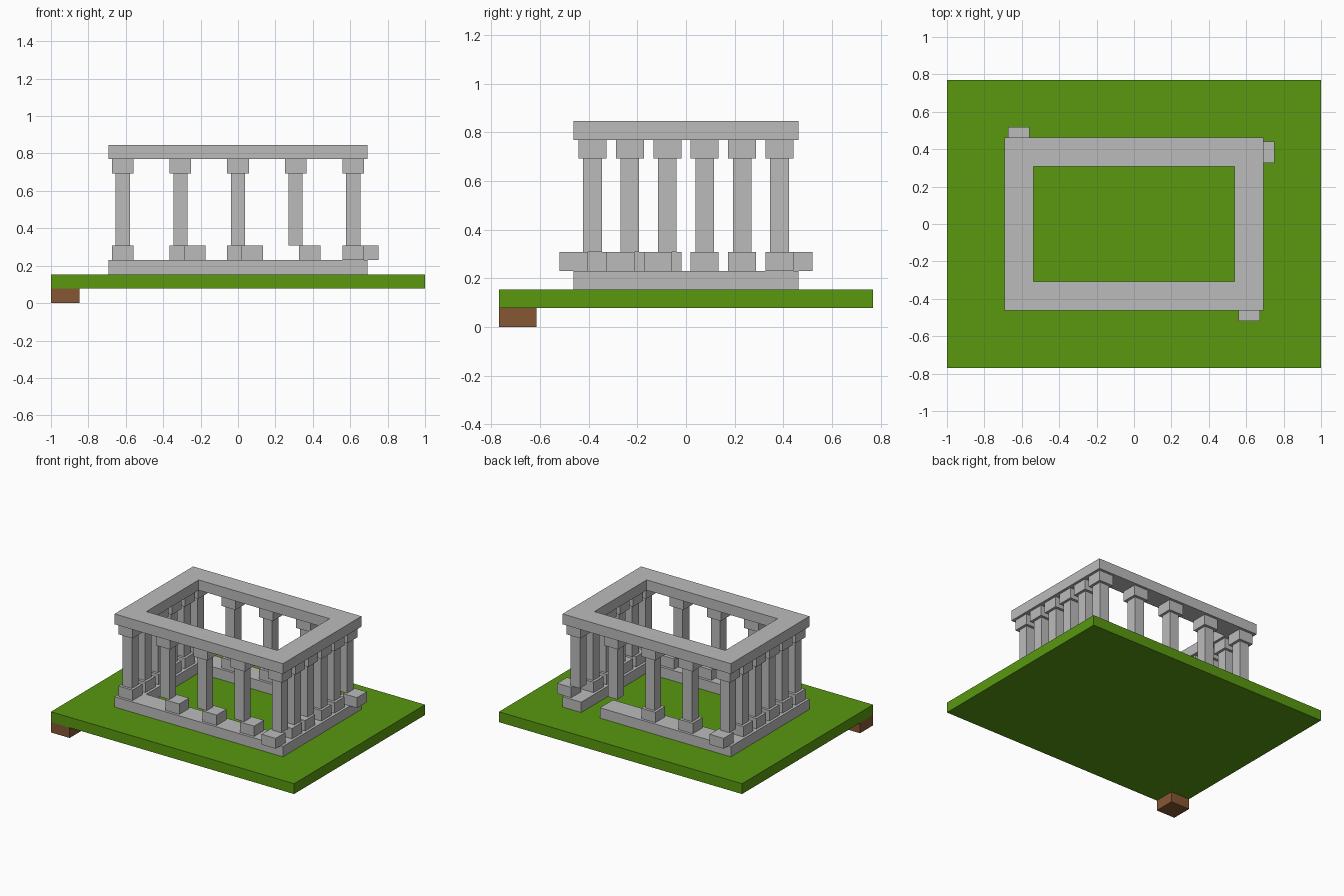
import bpy
import bmesh
from mathutils import Matrix, Vector

cube = bpy.data.objects.get("Cube")
if cube:
    bpy.data.objects.remove(cube, do_unlink=True)

U = 1 / 13  # building module


def material(name, rgb):
    mat = bpy.data.materials.new(name)
    mat.use_nodes = True
    mat.diffuse_color = (*rgb, 1)
    mat.node_tree.nodes["Principled BSDF"].inputs["Base Color"].default_value = (*rgb, 1)
    return mat


stone = material("grey stone", (0.5, 0.5, 0.5))
grass = material("grass green", (0.1, 0.314, 0.005))
earth = material("earth brown", (0.235, 0.095, 0.033))


def finish(name, bm, mat):
    mesh = bpy.data.meshes.new(name)
    bm.to_mesh(mesh)
    bm.free()
    mesh.materials.append(mat)
    obj = bpy.data.objects.new(name, mesh)
    bpy.context.collection.objects.link(obj)
    return obj


def box(name, mat, x, y, z):
    """Box between (min, max) pairs given in modules."""
    spans = (x, y, z)
    size = Vector([b - a for a, b in spans]) * U
    centre = Vector([(a + b) / 2 for a, b in spans]) * U
    bm = bmesh.new()
    bmesh.ops.create_cube(bm, size=1, matrix=Matrix.Translation(centre) @ Matrix.Diagonal((*size, 1)))
    return finish(name, bm, mat)


def pillar_block(name, x, y, z, half):
    return box(name, stone, (x - half, x + half), (y - half, y + half), z)


def outline(name, points, z):
    """Flat outline raised into a solid."""
    bm = bmesh.new()
    face = bm.faces.new([bm.verts.new((x * U, y * U, z[0] * U)) for x, y in points])
    top = bmesh.ops.extrude_face_region(bm, geom=[face])["geom"]
    bmesh.ops.translate(bm, verts=[v for v in top if isinstance(v, bmesh.types.BMVert)],
                        vec=(0, 0, (z[1] - z[0]) * U))
    bmesh.ops.recalc_face_normals(bm, faces=bm.faces)
    return finish(name, bm, stone)


# Ground slab and the block under one corner
box("ground_slab", grass, (-13, 13), (-10, 10), (1, 2))
box("corner_block", earth, (-13, -11), (-10, -8), (0, 1))

# Foundation with an opening at the back
outline("foundation", [(5, 6), (-9, 6), (-9, -6), (9, -6), (9, 6), (7, 6),
                       (7, -4), (-7, -4), (-7, 4), (5, 4)], (2, 3))

# Closed lintel frame: long beams and the short beams between them
bm = bmesh.new()
outer = [(-9, -6), (9, -6), (9, 6), (-9, 6)]
inner = [(-7, -4), (7, -4), (7, 4), (-7, 4)]
rings = [[bm.verts.new((x * U, y * U, z * U)) for x, y in pts]
         for pts, z in ((outer, 10), (outer, 11), (inner, 11), (inner, 10))]
for r in range(4):
    a, b = rings[r], rings[(r + 1) % 4]
    for i in range(4):
        j = (i + 1) % 4
        bm.faces.new((a[i], a[j], b[j], b[i]))
bmesh.ops.recalc_face_normals(bm, faces=bm.faces)
finish("lintel_frame", bm, stone)

# Colonnade positions around the frame
columns = [(x, y) for y in (-5, 5) for x in (-8, -4, 0, 4, 8)]
columns += [(x, y) for x in (-8, 8) for y in (-3, -1, 1, 3)]

# Plinths that have slid from under their columns
slides = {(-4, -5): (1, 0), (0, -5): (1, 0), (4, -5): (1, 0),
          (8, -5): (0, -1), (8, 5): (1, 0), (-8, 5): (0, 1),
          (8, -3): (0, -0.5), (8, -1): (0, -0.5)}
missing = {(4, 5)}

for n, (x, y) in enumerate(columns, 1):
    pillar_block(f"column_shaft_{n}", x, y, (4, 9), 0.5)
    pillar_block(f"column_capital_{n}", x, y, (9, 10), 0.75)
    if (x, y) not in missing:
        dx, dy = slides.get((x, y), (0, 0))
        pillar_block(f"column_plinth_{n}", x + dx, y + dy, (3, 4), 0.75)
